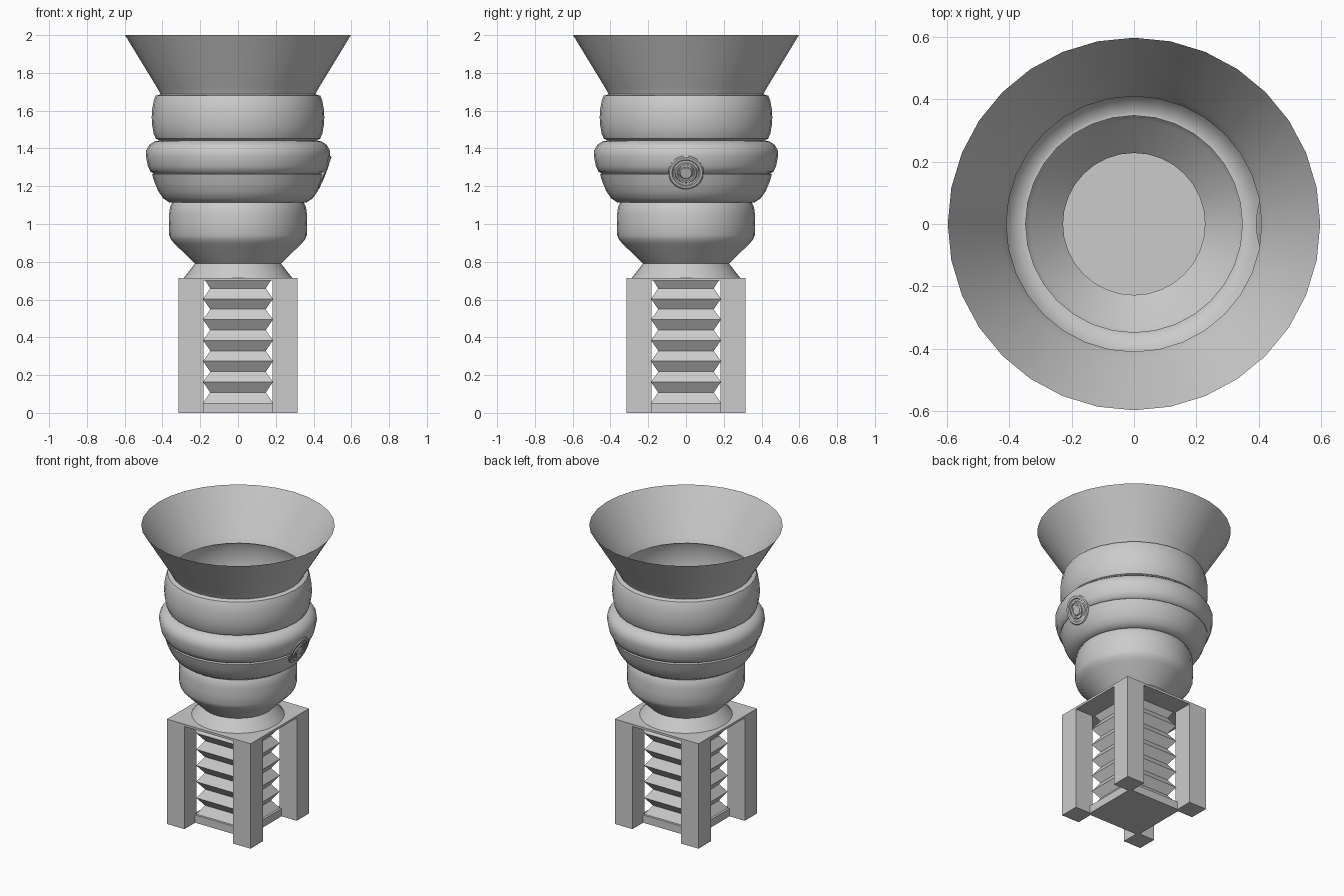
import bpy, bmesh, math
from mathutils import Matrix

if "Cube" in bpy.data.objects:
    bpy.data.objects.remove(bpy.data.objects["Cube"])


def finish(bm, name, smooth=None):
    bmesh.ops.recalc_face_normals(bm, faces=bm.faces)
    mesh = bpy.data.meshes.new(name)
    bm.to_mesh(mesh)
    bm.free()
    ob = bpy.data.objects.new(name, mesh)
    bpy.context.collection.objects.link(ob)
    if smooth:
        bpy.ops.object.select_all(action='DESELECT')
        ob.select_set(True)
        bpy.context.view_layer.objects.active = ob
        bpy.ops.object.shade_smooth_by_angle(angle=math.radians(smooth))
    return ob


def lathe(name, profile, sides, turn=0.0, caps=(False, False), smooth=None):
    """Revolve (radius, z) points around z."""
    bm = bmesh.new()
    rings = []
    for r, z in profile:
        angles = [turn + 2 * math.pi * i / sides for i in range(sides)]
        rings.append([bm.verts.new((r * math.cos(a), r * math.sin(a), z)) for a in angles])
    for a, b in zip(rings, rings[1:]):
        for i in range(sides):
            j = (i + 1) % sides
            bm.faces.new((a[i], a[j], b[j], b[i]))
    if caps[0]:
        bm.faces.new(rings[0])
    if caps[1]:
        bm.faces.new(rings[-1])
    return finish(bm, name, smooth)


def box(name, lo, hi):
    bm = bmesh.new()
    size = [h - l for l, h in zip(lo, hi)]
    mid = [(h + l) / 2 for l, h in zip(lo, hi)]
    bmesh.ops.create_cube(bm, size=1, matrix=Matrix.Translation(mid) @ Matrix.Diagonal((*size, 1)))
    return finish(bm, name)


# Open funnel on top
lathe("funnel", [(0.41, 1.687), (0.416, 1.70), (0.43, 1.724), (0.598, 2.0)], 32, smooth=35)

# Bulging body shell, open at the top, flaring onto the base
lathe("body", [
    (0.287, 0.715), (0.228, 0.79), (0.335, 0.895), (0.355, 0.917), (0.364, 0.94),
    (0.366, 1.00), (0.365, 1.05), (0.36, 1.09), (0.348, 1.113),
    (0.362, 1.113), (0.395, 1.135), (0.42, 1.17), (0.44, 1.215), (0.455, 1.262), (0.447, 1.268),
    (0.462, 1.276), (0.477, 1.305), (0.488, 1.36), (0.486, 1.39), (0.47, 1.418),
    (0.445, 1.436), (0.415, 1.443),
    (0.435, 1.452), (0.447, 1.48), (0.455, 1.525), (0.457, 1.565), (0.454, 1.61),
    (0.446, 1.655), (0.436, 1.679), (0.41, 1.687)], 32, smooth=35)

# Round tilted badge with concentric rings on the right side
badge = lathe("round_badge", [
    (0.094, -0.04), (0.094, -0.006), (0.088, 0.0), (0.074, 0.0), (0.068, -0.008),
    (0.06, -0.008), (0.054, 0.002), (0.046, 0.002), (0.042, -0.006), (0.036, -0.006),
    (0.03, 0.003)], 32, caps=(True, True), smooth=30)
badge.location = (0.463, 0, 1.27)
badge.rotation_euler = (0, math.radians(111), 0)

# Base: top plate, four corner legs and bottom plate
W, IN, H = 0.315, 0.183, 0.715
box("base_top_plate", (-W, -W, 0.70), (W, W, H))
for sx in (-1, 1):
    for sy in (-1, 1):
        xs = sorted((sx * IN, sx * W))
        ys = sorted((sy * IN, sy * W))
        box("corner_leg", (xs[0], ys[0], 0), (xs[1], ys[1], 0.70))
box("base_bottom_plate", (-0.2, -0.2, 0), (0.2, 0.2, 0.053))

# Square bellows with alternating wide and narrow rings
folds = [((0.185 if k % 2 == 0 else 0.147) * math.sqrt(2), 0.053 + 0.0551 * k) for k in range(12)]
folds.append((0.173 * math.sqrt(2), 0.70))
lathe("bellows", folds, 4, turn=math.pi / 4)
